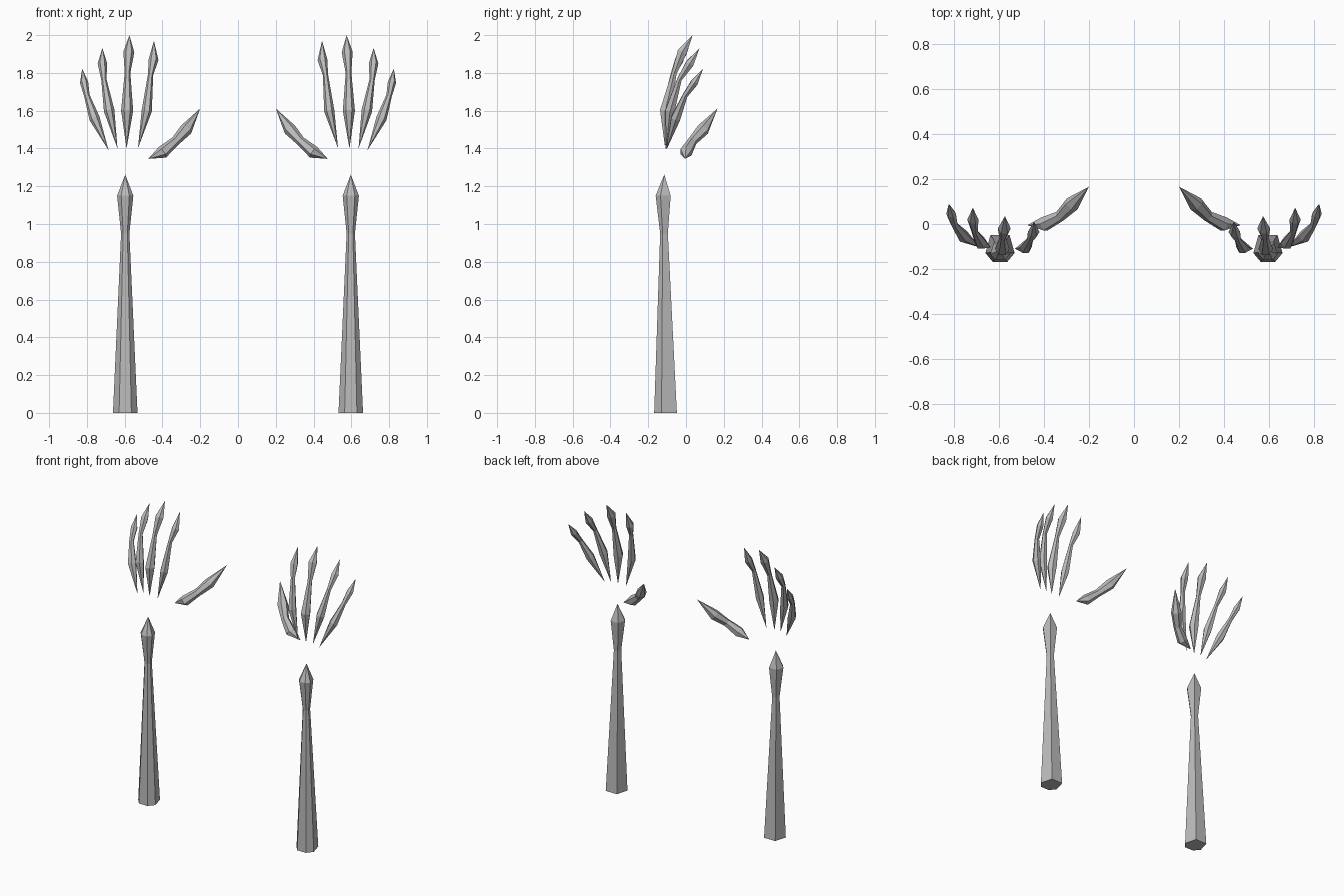
import bpy, bmesh, math
from mathutils import Vector

if "Cube" in bpy.data.objects:
    bpy.data.objects.remove(bpy.data.objects["Cube"])

grey = bpy.data.materials.new("plain grey")
grey.diffuse_color = (0.5, 0.5, 0.5, 1)
grey.use_nodes = True
grey.node_tree.nodes["Principled BSDF"].inputs["Base Color"].default_value = grey.diffuse_color

HEX = [(math.cos(math.radians(a)), math.sin(math.radians(a))) for a in range(0, 360, 60)]
# arm section: narrow front edge, sides set forward, wide back
ARM = [(1, -0.3), (0.65, 0.95), (-0.65, 0.95), (-1, -0.3), (-0.5, -0.9), (0.5, -0.9)]


def spindle(name, path, section, side, flat=False):
    """Skin a section along (x, y, z, radius) points; radius 0 is a pointed end."""
    bm = bmesh.new()
    pts = [Vector(p[:3]) for p in path]
    rings = []
    for i, p in enumerate(path):
        if p[3] == 0:
            rings.append([bm.verts.new(pts[i])])
            continue
        t = (pts[min(i + 1, len(pts) - 1)] - pts[max(i - 1, 0)]).normalized()
        if flat:
            t = Vector((0, 0, 1))
        u = Vector((0, 1, 0)).cross(t).normalized()
        v = t.cross(u)
        rings.append([bm.verts.new(pts[i] + (u * a + v * b) * p[3]) for a, b in section])
    n = len(section)
    for r, s in zip(rings, rings[1:]):
        for k in range(n):
            j = (k + 1) % n
            if len(r) == 1:
                bm.faces.new((r[0], s[j], s[k]))
            elif len(s) == 1:
                bm.faces.new((r[k], r[j], s[0]))
            else:
                bm.faces.new((r[k], r[j], s[j], s[k]))
    for r in (rings[0], rings[-1]):
        if len(r) > 1:
            bm.faces.new(r)
    # the other side is a mirror image
    for vert in bm.verts:
        vert.co.x *= side
    bmesh.ops.recalc_face_normals(bm, faces=bm.faces)
    me = bpy.data.meshes.new(name)
    bm.to_mesh(me)
    bm.free()
    me.materials.append(grey)
    bpy.context.collection.objects.link(bpy.data.objects.new(name, me))


forearm = [(0.597, -0.11, 0, 0.065), (0.597, -0.117, 0.95, 0.022),
           (0.597, -0.122, 1.15, 0.043), (0.597, -0.115, 1.262, 0)]

# each digit: base point, knuckle, narrow waist, fingertip swell, point
digits = {
    "thumb": [(0.475, -0.005, 1.345, 0), (0.40, 0.0, 1.38, 0.034), (0.33, 0.035, 1.44, 0.025),
              (0.275, 0.09, 1.50, 0.034), (0.20, 0.167, 1.612, 0)],
    "index_finger": [(0.53, -0.11, 1.40, 0), (0.483, -0.105, 1.60, 0.027), (0.463, -0.07, 1.79, 0.014),
                     (0.447, -0.035, 1.87, 0.026), (0.445, 0.01, 1.97, 0)],
    "middle_finger": [(0.59, -0.11, 1.40, 0), (0.587, -0.11, 1.60, 0.032), (0.585, -0.062, 1.80, 0.015),
                      (0.578, -0.02, 1.91, 0.029), (0.575, 0.035, 2.0, 0)],
    "ring_finger": [(0.638, -0.105, 1.40, 0), (0.682, -0.085, 1.60, 0.028), (0.71, -0.035, 1.765, 0.014),
                    (0.718, 0.02, 1.85, 0.025), (0.718, 0.072, 1.932, 0)],
    "little_finger": [(0.685, -0.105, 1.39, 0), (0.76, -0.055, 1.56, 0.028), (0.80, -0.005, 1.68, 0.015),
                      (0.815, 0.045, 1.75, 0.022), (0.825, 0.09, 1.822, 0)],
}

for side, label in ((1, "right"), (-1, "left")):
    spindle(f"{label}_forearm", forearm, ARM, side, flat=True)
    for name, path in digits.items():
        spindle(f"{label}_{name}", path, HEX, side)
